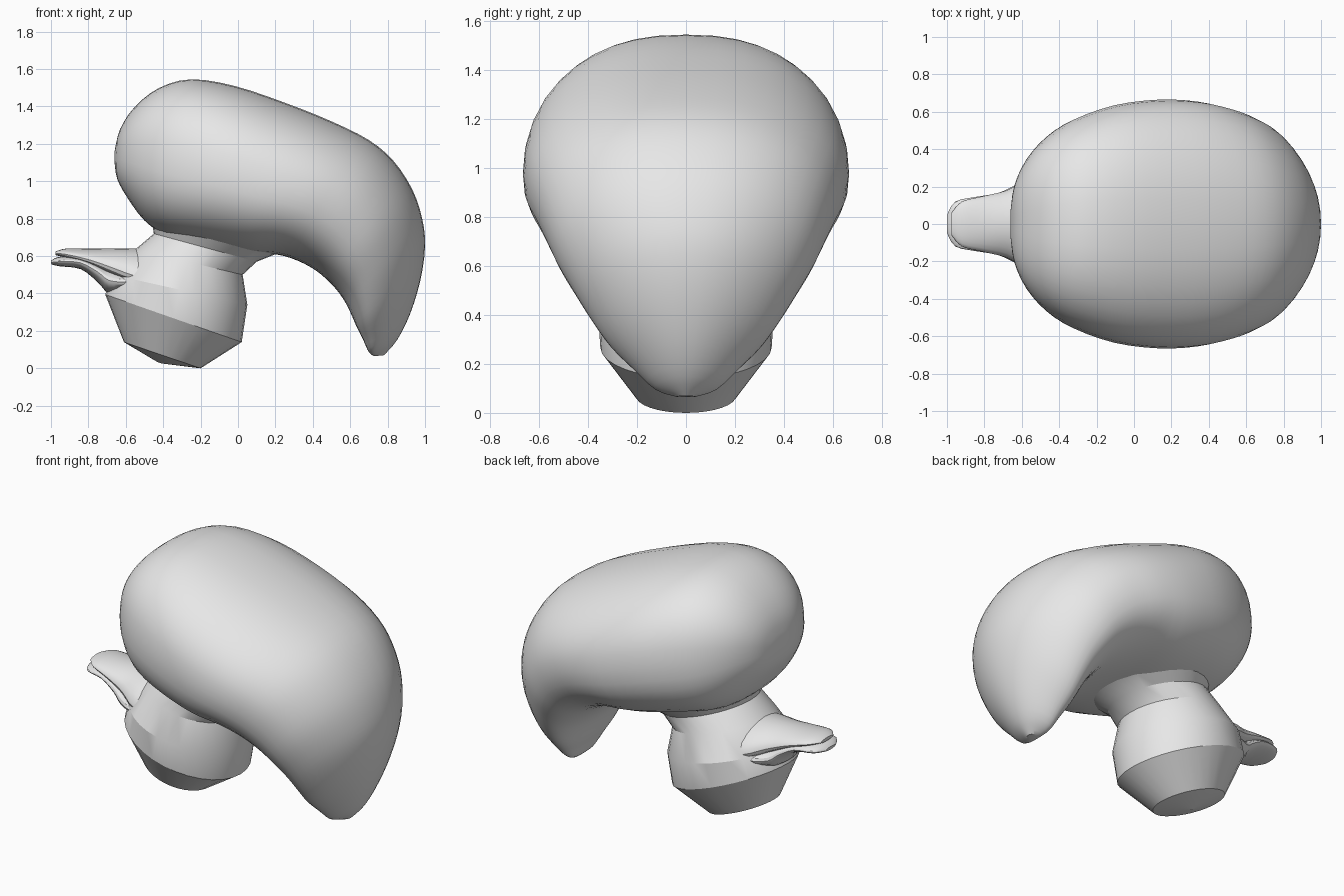
import bpy
import bmesh
import math
from mathutils import Vector

default_cube = bpy.data.objects.get("Cube")
if default_cube:
    bpy.data.objects.remove(default_cube, do_unlink=True)

# One plain grey for the whole figure
grey = bpy.data.materials.new("plain_grey")
grey.use_nodes = True
grey.diffuse_color = (.8, .8, .8, 1)
grey.node_tree.nodes["Principled BSDF"].inputs["Base Color"].default_value = (.8, .8, .8, 1)


def interpolate(stations, steps):
    """Smoothly add stations between the given ones."""
    points = [Vector(s) for s in stations]
    result = []
    last = len(points) - 1
    for i in range(last):
        before, start = points[max(i - 1, 0)], points[i]
        end, after = points[i + 1], points[min(i + 2, last)]
        leave, arrive = (end - before) / 2, (after - start) / 2
        for k in range(steps):
            t = k / steps
            ease = t * t * (3 - 2 * t)
            result.append(start * (1 - ease) + end * ease
                          + leave * (t * (1 - t) ** 2) - arrive * (t * t * (1 - t)))
    result.append(points[last])
    return result


def loft(name, stations, segments=32, steps=1, roundness=(2, 2), droop=(0, 0), angle=30):
    """Skin rings; each is (x, z) of one end, (x, z) of the other, half depth.
    Roundness and sideways droop change from the first ring to the last."""
    bm = bmesh.new()
    rings = []
    spine = interpolate(stations, steps)
    for n, (ax, az, bx, bz, depth) in enumerate(spine):
        t = n / (len(spine) - 1)
        power = 2 / (roundness[0] + (roundness[1] - roundness[0]) * t)
        sag = droop[0] + (droop[1] - droop[0]) * t * t
        middle = Vector(((ax + bx) / 2, 0, (az + bz) / 2))
        reach = Vector(((ax - bx) / 2, 0, (az - bz) / 2))
        ring = []
        for i in range(segments):
            a = math.tau * i / segments
            c, s = math.cos(a), math.sin(a)
            c = math.copysign(abs(c) ** power, c)
            s = math.copysign(abs(s) ** power, s)
            ring.append(bm.verts.new(middle + reach * (c - sag * s * s)
                                     + Vector((0, depth * s, 0))))
        rings.append(ring)
    for low, high in zip(rings, rings[1:]):
        for i in range(segments):
            j = (i + 1) % segments
            bm.faces.new((low[i], low[j], high[j], high[i]))
    bm.faces.new(rings[0])
    bm.faces.new(rings[-1])
    bmesh.ops.recalc_face_normals(bm, faces=bm.faces[:])
    mesh = bpy.data.meshes.new(name)
    bm.to_mesh(mesh)
    bm.free()
    mesh.materials.append(grey)
    obj = bpy.data.objects.new(name, mesh)
    bpy.context.collection.objects.link(obj)
    bpy.ops.object.select_all(action='DESELECT')
    obj.select_set(True)
    bpy.context.view_layer.objects.active = obj
    bpy.ops.object.shade_smooth_by_angle(angle=math.radians(angle))


# Large bulging cap that curls down to a blunt tip
loft("curled_cap", [
    (-.66, 1.16, -.66, 1.1, .07),
    (-.63, 1.28, -.645, 1.01, .21),
    (-.55, 1.4, -.59, .91, .35),
    (-.42, 1.5, -.5, .79, .47),
    (-.25, 1.545, -.38, .71, .56),
    (-.02, 1.51, -.18, .66, .635),
    (.25, 1.42, .03, .62, .665),
    (.5, 1.32, .2, .61, .655),
    (.7, 1.22, .32, .575, .62),
    (.83, 1.11, .42, .52, .58),
    (.93, .96, .5, .45, .53),
    (.985, .8, .56, .375, .465),
    (1, .65, .6, .3, .4),
    (.975, .47, .635, .22, .32),
    (.92, .29, .67, .15, .22),
    (.85, .15, .7, .085, .13),
    (.78, .07, .73, .065, .04),
], segments=40, steps=3, roundness=(2.5, 2), droop=(0, .5))

# Tilted body: domed foot, flared belt, waist, neck and collar under the cap
loft("body", [
    (-.43, .033, -.41, .026, .01),
    (-.61, .14, -.2, 0, .205),
    (-.71, .395, .02, .14, .35),
    (-.67, .5, .05, .34, .36),
    (-.55, .635, .025, .5, .3),
    (-.45, .72, .1, .57, .29),
    (-.46, .78, .2, .61, .34),
    (-.4, .85, .15, .7, .3),
], angle=25)

# Flat bill in two halves, the upper one drooping at the sides
loft("upper_bill", [
    (-.975, .625, -.975, .605, .06),
    (-.92, .64, -.92, .59, .12),
    (-.8, .64, -.8, .55, .15),
    (-.68, .64, -.68, .5, .18),
    (-.56, .64, -.56, .46, .24),
    (-.42, .64, -.42, .46, .24),
], segments=24, steps=3, droop=(.2, .8))

loft("lower_bill", [
    (-1, .575, -.998, .555, .05),
    (-.96, .595, -.95, .545, .12),
    (-.85, .6, -.84, .53, .145),
    (-.75, .57, -.75, .46, .16),
    (-.69, .54, -.69, .4, .18),
    (-.6, .51, -.6, .41, .22),
    (-.5, .49, -.5, .42, .22),
], segments=24, steps=3)
